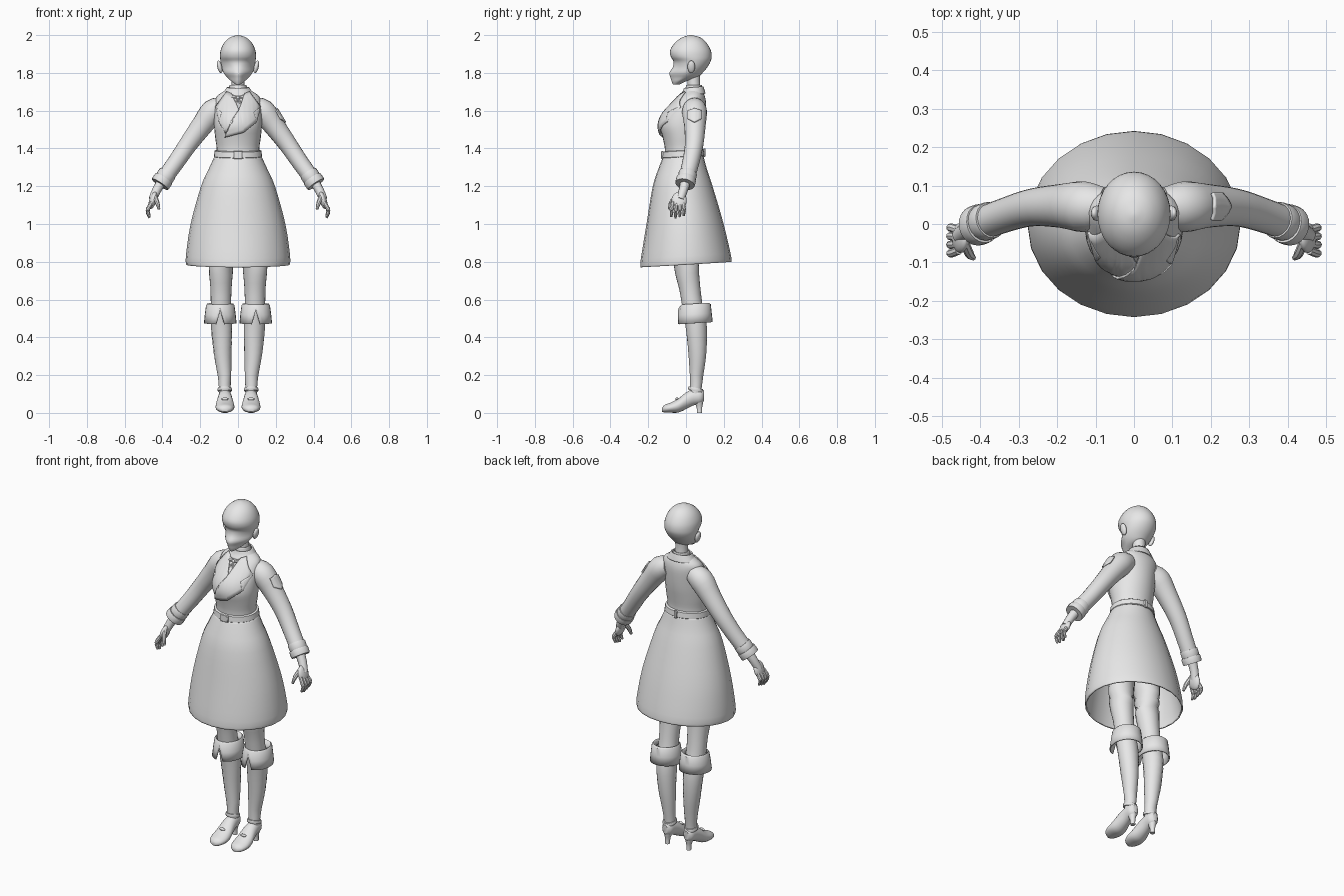
import bpy, bmesh, math
from mathutils import Vector
from mathutils.bvhtree import BVHTree

if "Cube" in bpy.data.objects:
    bpy.data.objects.remove(bpy.data.objects["Cube"])

grey = bpy.data.materials.new("plain grey")
grey.use_nodes = True
grey.diffuse_color = (0.8, 0.8, 0.8, 1)
grey.node_tree.nodes["Principled BSDF"].inputs["Base Color"].default_value = (0.8, 0.8, 0.8, 1)


def finish(name, bm, thick=0, angle=40):
    """Turn a bmesh into a smooth-shaded object, optionally thickened."""
    bmesh.ops.recalc_face_normals(bm, faces=bm.faces)
    me = bpy.data.meshes.new(name)
    bm.to_mesh(me)
    bm.free()
    me.materials.append(grey)
    ob = bpy.data.objects.new(name, me)
    bpy.context.collection.objects.link(ob)
    bpy.ops.object.select_all(action="DESELECT")
    ob.select_set(True)
    bpy.context.view_layer.objects.active = ob
    bpy.ops.object.shade_smooth_by_angle(angle=math.radians(angle))
    if thick:
        mod = ob.modifiers.new("thickness", "SOLIDIFY")
        mod.thickness = thick
        mod.offset = 0
    return ob


def refine(rows, n=3):
    """Catmull-Rom interpolation through a list of tuples."""
    out = []
    for i in range(len(rows) - 1):
        a, b, c, d = (rows[min(max(i + k, 0), len(rows) - 1)] for k in (-1, 0, 1, 2))
        for t in (k / n for k in range(n)):
            out.append(tuple(0.5 * (2 * q + (r - p) * t + (2 * p - 5 * q + 4 * r - s) * t * t
                                    + (3 * q - p - 3 * r + s) * t ** 3)
                             for p, q, r, s in zip(a, b, c, d)))
    return out + [rows[-1]]


def skin(rings, cap=True):
    """Bridge rings of points into a surface."""
    bm = bmesh.new()
    loops = [[bm.verts.new(p) for p in ring] for ring in rings]
    n = len(loops[0])
    for a, b in zip(loops, loops[1:]):
        for i in range(n):
            j = (i + 1) % n
            bm.faces.new((a[i], a[j], b[j], b[i]))
    if cap:
        bm.faces.new(loops[0])
        bm.faces.new(loops[-1])
    return bm


def level_rings(rows, cx=0, seg=28, tilt=0):
    """Level oval rings from (z, half width, front y, back y, front pinch)."""
    rings = []
    for z, rx, yf, yb, pinch in rows:
        ring = []
        for i in range(seg):
            a = math.tau * i / seg
            y = (yf + yb) / 2 - (yb - yf) / 2 * math.cos(a)
            x = rx * math.sin(a) * (1 - pinch * max(0, math.cos(a)))
            ring.append((cx + x, y, z + tilt * y))
        rings.append(ring)
    return rings


def oval(name, rows, cx=0, seg=28, tilt=0, cap=True, thick=0, n=3):
    rows = [tuple(r) + (0,) * (5 - len(r)) for r in rows]
    return finish(name, skin(level_rings(refine(rows, n), cx, seg, tilt), cap), thick)


def tube(name, rows, seg=16, n=3):
    """Round tube through (x, y, z, radius)."""
    rows = refine(rows, n)
    pts = [Vector(r[:3]) for r in rows]
    rings = []
    for i, p in enumerate(pts):
        q = (pts[min(i + 1, len(pts) - 1)] - pts[max(i - 1, 0)]).to_track_quat("Z", "Y")
        rings.append([p + q @ Vector((math.cos(a), math.sin(a), 0)) * rows[i][3]
                      for a in (math.tau * k / seg for k in range(seg))])
    return finish(name, skin(rings))


def ball(name, loc, size, rot=0):
    bm = bmesh.new()
    bmesh.ops.create_uvsphere(bm, u_segments=16, v_segments=10, radius=1)
    ob = finish(name, bm, angle=60)
    ob.location, ob.scale, ob.rotation_euler.y = loc, size, rot
    return ob


def block(name, loc, size):
    bm = bmesh.new()
    bmesh.ops.create_cube(bm, size=1)
    bmesh.ops.scale(bm, vec=size, verts=bm.verts)
    bmesh.ops.bevel(bm, geom=bm.edges[:], offset=0.003, segments=1, affect="EDGES")
    ob = finish(name, bm)
    ob.location = loc
    return ob


def overlay(name, points, direction, target, lift):
    """Cloth piece draped onto a target surface."""
    src = bmesh.new()
    src.from_mesh(target.data)
    tree = BVHTree.FromBMesh(src)
    bm = bmesh.new()
    bm.faces.new([bm.verts.new(p) for p in points])
    bmesh.ops.triangulate(bm, faces=bm.faces)
    for _ in range(3):
        bmesh.ops.subdivide_edges(bm, edges=bm.edges[:], cuts=1, use_grid_fill=True)
    d = Vector(direction)
    for v in bm.verts:
        hit = tree.ray_cast(v.co, d)[0] or tree.find_nearest(v.co + d * 0.5)[0]
        v.co = hit - d * lift
    src.free()
    return finish(name, bm, 0.008)


# Head, ears and neck
oval("head", [(2.0, .004, .02, .03), (1.988, .042, -.02, .075), (1.96, .073, -.058, .108),
              (1.92, .092, -.084, .131), (1.885, .095, -.08, .136), (1.86, .092, -.066, .130, .15),
              (1.83, .086, -.070, .113, .3), (1.80, .076, -.088, .088, .4),
              (1.775, .056, -.082, .06, .4), (1.755, .034, -.076, .0, .3),
              (1.738, .012, -.068, -.035)], seg=32)
oval("neck", [(1.64, .045, 0, .09), (1.70, .037, .008, .08), (1.76, .034, .008, .074),
              (1.83, .036, .005, .08)])

# Coat body, collar, belt and skirt
torso = oval("coat_body", [(1.34, .116, -.112, .085), (1.40, .113, -.112, .08),
                           (1.46, .121, -.124, .088), (1.52, .126, -.138, .098),
                           (1.58, .125, -.118, .104), (1.64, .122, -.066, .106),
                           (1.675, .112, -.032, .100), (1.70, .08, -.012, .09),
                           (1.712, .055, -.004, .082)])
oval("coat_collar", [(1.68, .085, -.03, .10), (1.70, .068, -.015, .094), (1.718, .056, -.008, .088)],
     cap=False, thick=.008, tilt=.1)
oval("shirt_collar", [(1.69, .046, -.004, .084), (1.715, .043, .0, .084), (1.735, .041, .004, .082)],
     cap=False, thick=.006)
oval("belt", [(1.355, .125, -.124, .095), (1.358, .128, -.127, .098),
              (1.388, .124, -.123, .094), (1.391, .120, -.119, .09)], n=1, tilt=.06)
block("buckle", (0, -.126, 1.366), (.05, .012, .042))
block("back_belt_loop", (0, .097, 1.378), (.018, .012, .046))
oval("skirt", [(1.365, .117, -.116, .086), (1.29, .152, -.146, .105), (1.2, .192, -.174, .134),
               (1.0, .247, -.207, .192), (.83, .272, -.235, .232), (.785, .270, -.238, .238)],
     tilt=.06, cap=False, thick=.008, seg=24)

# Lapels and bow
def lapel(name, outline, lift):
    overlay(name, [(x, -.5, z) for x, z in outline], (0, 1, 0), torso, lift)

lapel("right_lapel", [(-.035, 1.69), (-.06, 1.70), (-.118, 1.62), (-.085, 1.59), (-.1, 1.54),
                      (-.065, 1.48), (-.03, 1.545), (.005, 1.605)], .004)
lapel("left_lapel", [(.035, 1.69), (.06, 1.70), (.118, 1.62), (.082, 1.59), (.098, 1.54),
                     (.03, 1.485), (-.07, 1.458), (-.035, 1.548), (.005, 1.605)], .010)
ball("bow_knot", (0, -.042, 1.668), (.009, .009, .010))
for s in (-1, 1):
    tube("bow_wing", [(0, -.04, 1.668, .005), (s * .03, -.032, 1.672, .013)], n=1, seg=8)
    tube("bow_tail", [(0, -.045, 1.665, .005), (s * .014, -.064, 1.635, .008)], n=1, seg=8)

for s, side in ((-1, "right"), (1, "left")):
    ball(side + "_ear", (s * .097, .028, 1.832), (.013, .020, .034), s * .25)

    # Sleeve with two turned bands
    sleeve = tube(side + "_sleeve", [(s * x, y, z, r) for x, y, z, r in (
        (.075, .045, 1.622, .050), (.13, .045, 1.597, .066), (.19, .047, 1.522, .057),
        (.265, .043, 1.42, .049), (.33, .025, 1.325, .045), (.405, -.002, 1.222, .043))], seg=20)
    for k, r in ((0, .052), (1, .056)):
        x, y, z = .382 + k * .021, .007 - k * .009, 1.255 - k * .03
        tube(side + "_cuff_band", [(s * (x + t * .017), y - t * .006, z - t * .025, r - abs(t) * .008)
                                   for t in (-.6, -.4, .4, .6)], n=1, seg=20)
    if s > 0:
        overlay("arm_patch", [(.6, y, z) for y, z in ((.01, 1.60), (.045, 1.612), (.08, 1.60),
                (.08, 1.555), (.045, 1.538), (.01, 1.555))], (-1, 0, 0), sleeve, .005)

    # Hand
    tube(side + "_wrist", [(s * .40, 0, 1.23, .027), (s * .43, -.014, 1.18, .024),
                           (s * .452, -.03, 1.13, .022)], seg=12)
    ball(side + "_palm", (s * .451, -.036, 1.125), (.019, .040, .048), -s * .3)
    for i in range(4):
        y, drop = -.076 + i * .022, .006 * abs(i - 1)
        tube(side + "_finger", [(s * .456, y * .8 - .008, 1.115, .011), (s * .474, y, 1.085, .011),
                                (s * .478, y, 1.06 + drop, .010), (s * .468, y - .002, 1.032 + drop, .006)], seg=8)
    tube(side + "_thumb", [(s * .44, -.05, 1.15, .012), (s * .428, -.078, 1.115, .012),
                           (s * .418, -.088, 1.078, .007)], seg=8)

    # Leg
    tube(side + "_leg", [(s * x, y, z, r) for x, y, z, r in (
        (.075, -.005, 1.15, .075), (.085, 0, .95, .073), (.09, .002, .78, .066), (.09, .02, .66, .056),
        (.09, .035, .56, .054), (.087, .055, .45, .056), (.081, .06, .32, .048), (.072, .056, .2, .036),
        (.070, .052, .13, .031), (.069, .05, .07, .030))], seg=24)

    # Boot cuff with a split front
    rows = [(.555, .055, -.02, .09, 0), (.572, .068, -.024, .122, 0), (.566, .072, -.028, .128, 0),
            (.52, .078, -.036, .133, 0), (.472, .083, -.043, .138, 0)]
    rings = level_rings(rows, s * .094, 24, .06)
    x, y, z = rings[-1][0]
    rings[-1][0] = (x, y + .005, z + .075)
    x, y, z = rings[-2][0]
    rings[-2][0] = (x, y, z + .035)
    finish(side + "_boot_cuff", skin(rings, False), .007)

    # Shoe built along its length, with heel and ankle strap
    shoe = refine([(-.127, .016, .012, .010), (-.113, .022, .036, .020), (-.08, .028, .049, .027),
                   (-.04, .039, .049, .037), (0, .064, .041, .044), (.04, .083, .035, .043),
                   (.078, .088, .031, .040), (.096, .09, .014, .026)])
    finish(side + "_shoe", skin([[(s * .069 + w * math.sin(a), y, z + h * math.cos(a))
                                  for a in (math.tau * k / 20 for k in range(20))]
                                 for y, z, w, h in shoe]))
    oval(side + "_heel", [(0, .013, .058, .086), (.03, .014, .056, .086), (.06, .022, .042, .092),
                          (.09, .028, .035, .094)], s * .069, 16)
    oval(side + "_strap", [(.125, .037, .013, .09), (.134, .039, .011, .092), (.143, .036, .014, .089)],
         s * .070, 20, -.2, n=1)
    ball(side + "_shoe_bow", (s * .069, -.048, .074), (.018, .008, .008))
